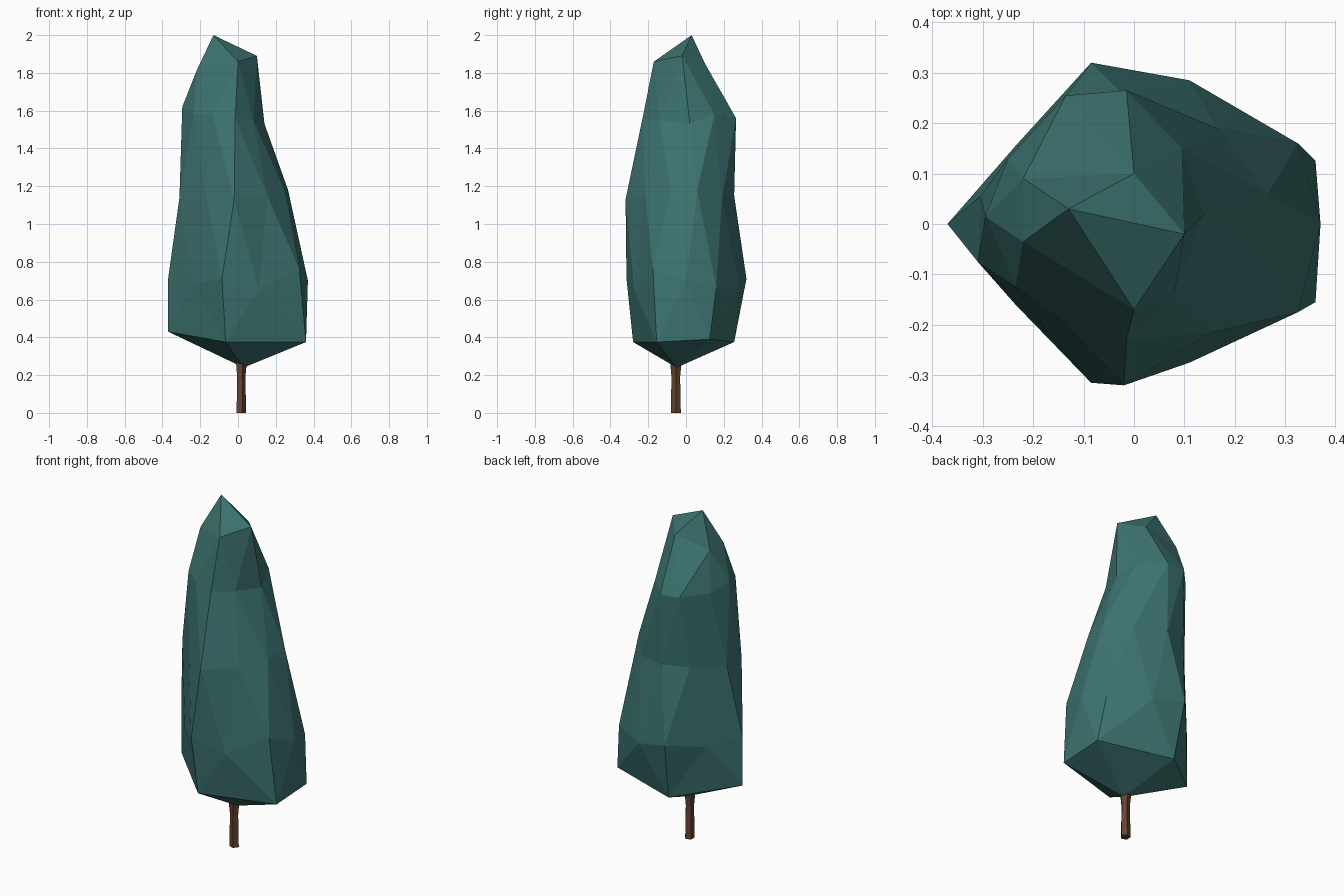
import bpy, bmesh, math


def finish(bm, name, color):
    bmesh.ops.recalc_face_normals(bm, faces=bm.faces)
    me = bpy.data.meshes.new(name)
    bm.to_mesh(me)
    bm.free()
    ob = bpy.data.objects.new(name, me)
    bpy.context.collection.objects.link(ob)
    mat = bpy.data.materials.new(name + "_color")
    mat.diffuse_color = color
    me.materials.append(mat)
    return ob


# Foliage: icosphere whose rings are pulled to the crown's cross-sections.
# Each ring runs counter-clockwise from +x, bottom to top.
tip_low = [(0.03, -0.05, 0.24)]
skirt = [(0.36, 0.125, 0.39), (-0.065, 0.255, 0.375), (-0.37, 0, 0.43),
         (-0.065, -0.28, 0.375), (0.36, -0.155, 0.375)]
belly = [(0.37, 0, 0.70), (0.325, 0.16, 0.66), (0.11, 0.285, 0.66),
         (-0.085, 0.32, 0.71), (-0.235, 0.155, 0.68), (-0.37, 0, 0.71),
         (-0.235, -0.16, 0.68), (-0.085, -0.315, 0.71),
         (0.11, -0.275, 0.65), (0.325, -0.175, 0.76)]
middle = [(0.265, 0.06, 1.18), (0.165, 0.19, 1.13), (-0.02, 0.255, 1.15),
          (-0.17, 0.205, 1.15), (-0.305, 0.055, 1.14), (-0.31, -0.075, 1.14),
          (-0.17, -0.215, 1.15), (-0.02, -0.32, 1.13),
          (0.155, -0.215, 1.15), (0.25, -0.08, 1.17)]
shoulder = [(0.14, 0.02, 1.53), (0.095, 0.15, 1.58), (-0.015, 0.265, 1.56),
            (-0.135, 0.255, 1.57), (-0.25, 0.13, 1.58), (-0.295, 0.015, 1.62),
            (-0.235, -0.125, 1.58), (-0.135, -0.20, 1.58),
            (-0.015, -0.23, 1.56), (0.08, -0.14, 1.55)]
crown = [(0.10, -0.02, 1.89), (0, 0.10, 1.85), (-0.22, 0.09, 1.81),
         (-0.22, -0.035, 1.81), (0, -0.17, 1.86)]
tip_top = [(-0.13, 0.03, 2.0)]

bm = bmesh.new()
bmesh.ops.create_icosphere(bm, subdivisions=2, radius=1)
verts = sorted(bm.verts, key=lambda v: v.co.z)
start = 0
for ring in (tip_low, skirt, belly, middle, shoulder, crown, tip_top):
    group = verts[start:start + len(ring)]
    group.sort(key=lambda v: round(math.degrees(math.atan2(v.co.y, v.co.x))) % 360)
    for v, p in zip(group, ring):
        v.co = p
    start += len(ring)
finish(bm, "foliage", (0.045, 0.17, 0.16, 1))

# Trunk: five-sided, pinched slightly below the foliage
bm = bmesh.new()
loops = []
for z, r in ((0, 0.028), (0.19, 0.024), (0.27, 0.032)):
    loops.append([bm.verts.new((0.015 + r * math.cos(math.tau * i / 5),
                                -0.054 + r * math.sin(math.tau * i / 5), z))
                  for i in range(5)])
for a, b in zip(loops, loops[1:]):
    for i in range(5):
        j = (i + 1) % 5
        bm.faces.new((a[i], a[j], b[j], b[i]))
bm.faces.new(loops[0][::-1])
bm.faces.new(loops[-1])
finish(bm, "trunk", (0.127, 0.058, 0.03, 1))
